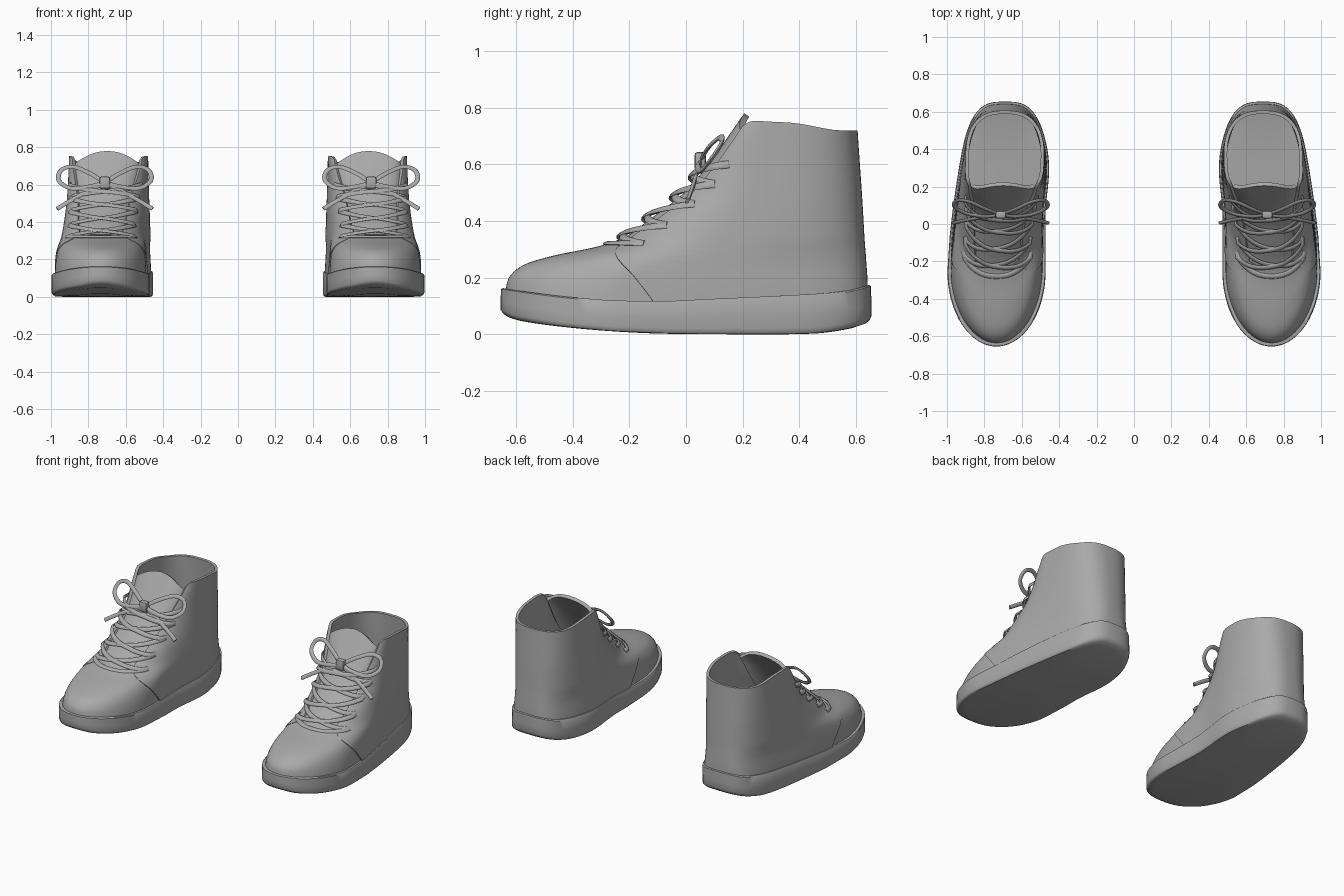
import bpy, bmesh, math
from mathutils import Vector

cube = bpy.data.objects.get("Cube")
if cube:
    bpy.data.objects.remove(cube)

grey = bpy.data.materials.new("plain grey")
grey.use_nodes = True
grey.diffuse_color = (0.4, 0.4, 0.4, 1)
grey.node_tree.nodes["Principled BSDF"].inputs["Base Color"].default_value = (0.4, 0.4, 0.4, 1)

# Horizontal slices of the boot:
# height, front y, widest y, back y, half width, front squareness, back squareness
SLICES = [
    (.08, -.633, -.25, .633, .241, 2.0, 3.1),
    (.16, -.630, -.22, .630, .237, 2.0, 3.1),
    (.21, -.612, -.17, .628, .233, 2.0, 3.0),
    (.25, -.555, -.10, .625, .229, 2.0, 2.9),
    (.28, -.450, -.01, .623, .226, 2.1, 2.8),
    (.305, -.325, .07, .621, .223, 2.2, 2.7),
    (.33, -.240, .13, .619, .221, 2.3, 2.65),
    (.40, -.140, .20, .615, .215, 2.4, 2.6),
    (.50, -.010, .26, .609, .208, 2.5, 2.6),
    (.60, .075, .30, .602, .203, 2.9, 2.6),
    (.72, .160, .34, .594, .199, 3.8, 2.6),
    (.80, .215, .36, .590, .197, 4.0, 2.6)]
# Front edge of the ankle panels: height, y
PANEL_EDGE = [(.08, -.10), (.12, -.12), (.2, -.18), (.29, -.245), (.33, -.20), (.4, -.10),
              (.5, .03), (.6, .115), (.7, .185), (.8, .25)]
# Sole heights along the length: y, underside, top edge
SOLE = [(-.66, .075, .165), (-.6, .05, .155), (-.4, .022, .13), (-.15, .004, .115),
        (.1, .0, .125), (.45, .002, .142), (.58, .02, .155), (.66, .045, .178)]


def sample(keys, x):
    """Smooth interpolation through keyed values."""
    n = len(keys)
    x = min(max(x, keys[0][0]), keys[-1][0])
    i = max(k for k in range(n - 1) if keys[k][0] <= x)
    slope = lambda k, j: ((keys[min(k + 1, n - 1)][j] - keys[max(k - 1, 0)][j])
                          / (keys[min(k + 1, n - 1)][0] - keys[max(k - 1, 0)][0]))
    h = keys[i + 1][0] - keys[i][0]
    t = (x - keys[i][0]) / h
    out = []
    for j in range(1, len(keys[0])):
        out.append((2*t**3 - 3*t**2 + 1) * keys[i][j] + (t**3 - 2*t**2 + t) * h * slope(i, j)
                   + (3*t**2 - 2*t**3) * keys[i + 1][j] + (t**3 - t**2) * h * slope(i + 1, j))
    return out


def centre(y):
    s = min(max((y + .3) / .7, 0), 1)
    return .735 - .045 * s * s * (3 - 2 * s)


def surface(z, a, off=0.0):
    """Point on the boot at height z and angle a (0 = back, pi = front)."""
    front, wide, back, half, power, back_power = sample(SLICES, z)
    c, s = math.cos(a), math.sin(a)
    p = 2 / (back_power if c > 0 else power)
    reach = (back - wide + off) if c > 0 else (front - wide - off)
    y = wide + reach * abs(c) ** p
    x = math.copysign((half + off) * abs(s) ** p, s)
    waist = .025 * math.exp(-((y - .08) / .18) ** 2) * max(0, -s) * max(0, 1 - z / .8)
    return Vector((centre(y) + x + waist, y, z))


def edge_angle(z):
    front, wide, back, half, power, back_power = sample(SLICES, z)
    y = sample(PANEL_EDGE, z)[0]
    if y > wide:
        return math.acos(((y - wide) / (back - wide)) ** (back_power / 2))
    return math.acos(-min(1, (wide - y) / (wide - front)) ** (power / 2))


def make(name, rows, closed=False, caps=False, thickness=0):
    """Skin rows of points, thicken, mirror to the other foot and smooth."""
    bm = bmesh.new()
    grid = [[bm.verts.new(p) for p in row] for row in rows]
    n = len(rows[0])
    for low, high in zip(grid, grid[1:]):
        for c in range(n if closed else n - 1):
            d = (c + 1) % n
            bm.faces.new((low[c], high[c], high[d], low[d]))
    if caps:
        bm.faces.new(grid[0])
        bm.faces.new(grid[-1])
        bmesh.ops.recalc_face_normals(bm, faces=bm.faces)
    finish(name, bm, thickness)


def finish(name, bm, thickness=0):
    mesh = bpy.data.meshes.new(name)
    bm.to_mesh(mesh)
    bm.free()
    mesh.materials.append(grey)
    obj = bpy.data.objects.new(name, mesh)
    bpy.context.collection.objects.link(obj)
    bpy.ops.object.select_all(action='DESELECT')
    obj.select_set(True)
    bpy.context.view_layer.objects.active = obj
    if thickness:
        mod = obj.modifiers.new("thickness", 'SOLIDIFY')
        mod.thickness = thickness
        mod.offset = -1
        bpy.ops.object.modifier_apply(modifier=mod.name)
    bpy.ops.object.shade_smooth_by_angle(angle=math.radians(40))
    obj.modifiers.new("other_foot", 'MIRROR').use_mirror_merge = False


def cord(name, points, normals, width, thick):
    """Flattened cord along a path."""
    rows = []
    for i, p in enumerate(points):
        along = (points[min(i + 1, len(points) - 1)] - points[max(i - 1, 0)]).normalized()
        side = along.cross(normals[i]).normalized()
        up = side.cross(along)
        rows.append([p + side * width * math.cos(k * math.pi / 4)
                     + up * thick * math.sin(k * math.pi / 4) for k in range(8)])
    make(name, rows, closed=True, caps=True)


# Sole: rings from the middle of the underside, up the wall, to the footbed
angles = [2 * math.pi * k / 72 for k in range(72)]
rows = []
for scale, level in [(.03, 0), (.5, 0), (.9, 0), (.97, .01), (.99, .06), (1, .16), (1, .5),
                     (.997, .96), (.985, 1), (.9, 1), (.5, 1), (.03, 1)]:
    row = []
    for a in angles:
        p = surface(.08, a, .022)
        y = p.y * scale
        x = centre(y) + (p.x - centre(p.y)) * scale
        under, top = sample(SOLE, y)
        row.append(Vector((x, y, under + (top - under) * level)))
    rows.append(row)
make("sole", rows, closed=True, caps=True)

# Toe cap
rows = [[surface(.08 + .255 * r / 40, math.pi + 1.9 * c / 24, .006) for c in range(-24, 25)]
        for r in range(41)]
make("toe_cap", rows, thickness=.012)

# Tongue with rounded top
rows = []
for r in range(31):
    row = []
    for c in range(-14, 15):
        u = c / 14
        z = .27 + (.51 - .085 * math.sin(.9 * abs(u))) * r / 30
        row.append(surface(z, math.pi + .9 * u, -.004))
    rows.append(row)
make("tongue", rows, thickness=.022)

# Ankle panel wrapping round the heel, raised at the front corners
rows = []
for r in range(37):
    row = []
    for c in range(-40, 41):
        u = c / 40
        rise = min(max((abs(u) - .35) / .45, 0), 1)
        drop = max(0, (abs(u) - .9) / .1) ** 2
        top = .72 + .032 * rise * rise * (3 - 2 * rise) - .02 * drop
        z = .09 + (top - .09) * r / 36
        row.append(surface(z, u * edge_angle(z), .012))
    rows.append(row)
make("ankle_panel", rows, thickness=.018)


# Crossed laces lying over the tongue
def lace(name, z0, z1, flip, off):
    points, normals = [], []
    reach0, reach1 = (math.pi - edge_angle(z) + .32 for z in (z0, z1))
    for k in range(17):
        t = k / 16
        a = math.pi + flip * (-reach0 * (1 - t) + reach1 * t)
        z = z0 + (z1 - z0) * t
        lift = off if 0 < k < 16 else .012
        points.append(surface(z, a, lift))
        across = surface(z, a + .02) - surface(z, a - .02)
        rise = surface(z + .008, a) - surface(z - .008, a)
        normals.append(rise.cross(across).normalized())
    cord(name, points, normals, .014, .006)


holes = [.322, .385, .46, .53, .6]
lace("lace_bar", holes[0], holes[0], 1, .02)
for i, (low, high) in enumerate(zip(holes, holes[1:])):
    lace(f"lace_left_{i}", low, high, 1, .02)
    lace(f"lace_right_{i}", low, high, -1, .03)

# Bow: loops, loose ends and knot
knot = Vector((.712, .05, .61))
LOOP = [(0, 0, 0, 0), (1, .08, .03, .05), (2, .17, .07, .085), (3, .235, .075, .065),
        (4, .245, .04, .01), (5, .18, .005, -.03), (6, .08, -.01, -.02), (7, 0, 0, 0)]
END = [(0, 0, 0, 0), (1, .1, -.015, -.05), (2, .19, -.03, -.1), (3, .255, -.045, -.14)]
facing = Vector((0, -.8, .6))
for side, label in ((1, "left"), (-1, "right")):
    for part, path, steps in (("bow_loop", LOOP, 42), ("loose_end", END, 15)):
        points = []
        for k in range(steps + 1):
            x, y, z = sample(path, path[-1][0] * k / steps)
            points.append(knot + Vector((x * side, y, z)))
        cord(f"{part}_{label}", points, [facing] * len(points), .013, .007)

bm = bmesh.new()
bmesh.ops.create_cube(bm, size=1)
bmesh.ops.scale(bm, verts=bm.verts, vec=(.055, .04, .065))
bmesh.ops.bevel(bm, geom=bm.edges[:], offset=.01, segments=2, affect='EDGES', profile=.5)
bmesh.ops.translate(bm, verts=bm.verts, vec=knot)
finish("knot", bm)
